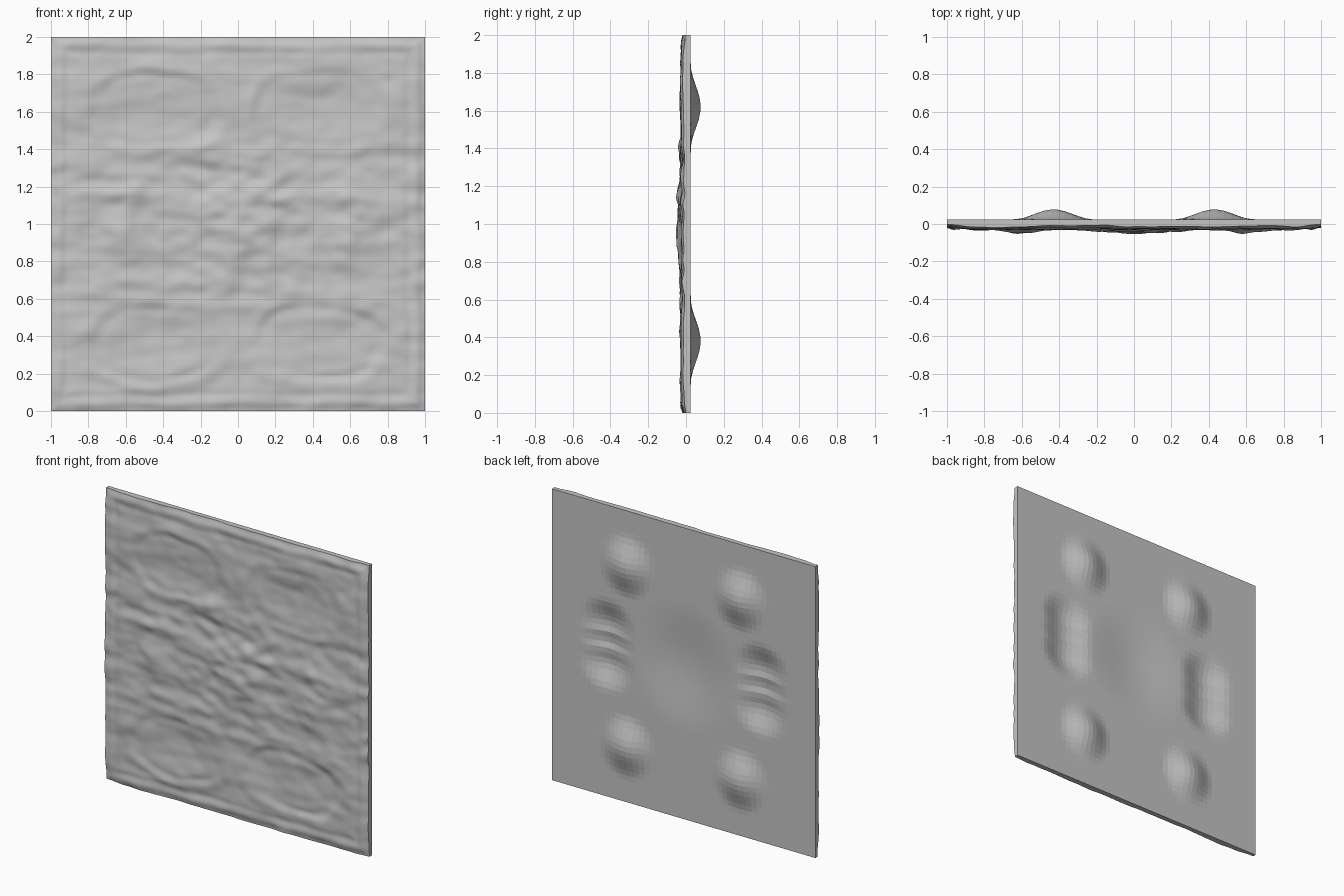
import bpy, bmesh, math
from mathutils import Vector, noise

if "Cube" in bpy.data.objects:
    bpy.data.objects.remove(bpy.data.objects["Cube"])

BACK = 0.025
grey = bpy.data.materials.new("stone_grey")
grey.diffuse_color = (0.56, 0.56, 0.56, 1)
grey.use_nodes = True
grey.node_tree.nodes["Principled BSDF"].inputs["Base Color"].default_value = grey.diffuse_color


def bump(x, z, cx, cz, rx, rz):
    """Soft round swelling, 1 in the middle and 0 at the rim."""
    r = math.hypot((x - cx) / rx, (z - cz) / rz)
    return 0.5 + 0.5 * math.cos(math.pi * r) if r < 1 else 0.0


def step(a, b, v):
    t = min(1, max(0, (v - a) / (b - a)))
    return t * t * (3 - 2 * t)


def rough(x, z, fx, fz, seed):
    return noise.noise(Vector((x * fx, seed, z * fz)))


def back_y(x, z):
    ax = abs(x)
    y = BACK
    # four swellings
    for cz in (0.38, 1.62):
        y += 0.053 * bump(ax, z, 0.43, cz, 0.215, 0.23)
    # three-lobed side hollows and broad middle hollow
    lobes = [bump(ax, z, 0.585, cz, 0.22, rz) for cz, rz in
             ((1.17, 0.2), (1.05, 0.16), (0.91, 0.2))]
    y -= 0.047 * max(lobes)
    y -= 0.026 * bump(x, z, 0, 1.06, 0.43, 0.46)
    return y


def front_y(x, z):
    ax = abs(x)
    y = -0.025
    # rounded bowls with soft broken rims, strongest on the outer side
    for cz in (0.36, 1.61):
        u, v = (ax - 0.44) / 0.38, (z - cz) / 0.23
        r = (abs(u) ** 2.4 + abs(v) ** 2.4) ** (1 / 2.4)
        r += 0.10 * rough(x, z, 4, 5, 1.3)
        k = max(0.15, 0.65 + 0.9 * rough(x, z, 3, 4, 5.5))
        y += 0.014 * (1 - step(0.2, 1.0, r))
        y -= 0.006 * k * math.exp(-((r - 1.0) / 0.13) ** 2)
        y += 0.007 * k * math.exp(-((r - 0.82) / 0.11) ** 2)
    # raised lobes at the sides and the rough middle
    swell = 0.0
    for cz, h in ((1.16, 0.026), (0.98, 0.022), (0.84, 0.012)):
        swell += h * bump(ax, z, 0.61, cz, 0.18, 0.15)
    swell += 0.022 * bump(x, z, 0, 1.0, 0.34, 0.34)
    y -= swell * (1 + 0.5 * rough(x, z, 9, 14, 2.2))
    # weathered surface with sideways streaks
    mid = 1 - step(0.25, 0.55, abs(z - 1))
    core = mid * (1 - step(0.1, 0.45, ax))
    y += 0.009 * rough(x, z, 3.5, 5, 6.1)
    y += (0.006 + 0.006 * mid) * rough(x, z, 4, 11, 3.7)
    y += (0.004 + 0.005 * core + 0.002 * mid) * rough(x, z, 10, 15, 8.1)
    # border: narrow groove inside the frame, and softened corners
    e = min(1 - ax, z, 2 - z) + 0.012 * rough(x, z, 5, 5, 4.4)
    y += 0.005 * math.exp(-((e - 0.085) / 0.022) ** 2)
    y += 0.012 * (1 - step(0, 0.045, e))
    corner = math.hypot(1 - ax, min(z, 2 - z))
    y += 0.012 * (1 - step(0, 0.14, corner))
    return y


def sheet(name, n, func, facing, smooth, walls):
    bm = bmesh.new()
    rows = [[bm.verts.new((x, func(x, z), z))
             for x in (-1 + 2 * i / n for i in range(n + 1))]
            for z in (2 * j / n for j in range(n + 1))]
    for j in range(n):
        for i in range(n):
            q = [rows[j][i], rows[j][i + 1], rows[j + 1][i + 1], rows[j + 1][i]]
            f = bm.faces.new(q if facing < 0 else q[::-1])
            f.smooth = smooth
    if walls:
        # side walls running to the flat back plane
        rim = [e for e in bm.edges if e.is_boundary]
        for e in rim:
            e.smooth = False
        ext = bmesh.ops.extrude_edge_only(bm, edges=rim)["geom"]
        for v in ext:
            if isinstance(v, bmesh.types.BMVert):
                v.co.y = BACK
        for f in ext:
            if isinstance(f, bmesh.types.BMFace):
                f.smooth = False
                f.normal_update()
                c = f.calc_center_median() - Vector((0, 0, 1))
                if f.normal.dot(Vector((c.x, 0, c.z))) < 0:
                    f.normal_flip()
    me = bpy.data.meshes.new(name)
    bm.to_mesh(me)
    bm.free()
    me.materials.append(grey)
    ob = bpy.data.objects.new(name, me)
    bpy.context.collection.objects.link(ob)
    return ob


# Carved front with its side walls, and the faceted back
sheet("relief_front", 150, front_y, -1, True, True)
sheet("panel_back", 54, back_y, 1, False, False)
